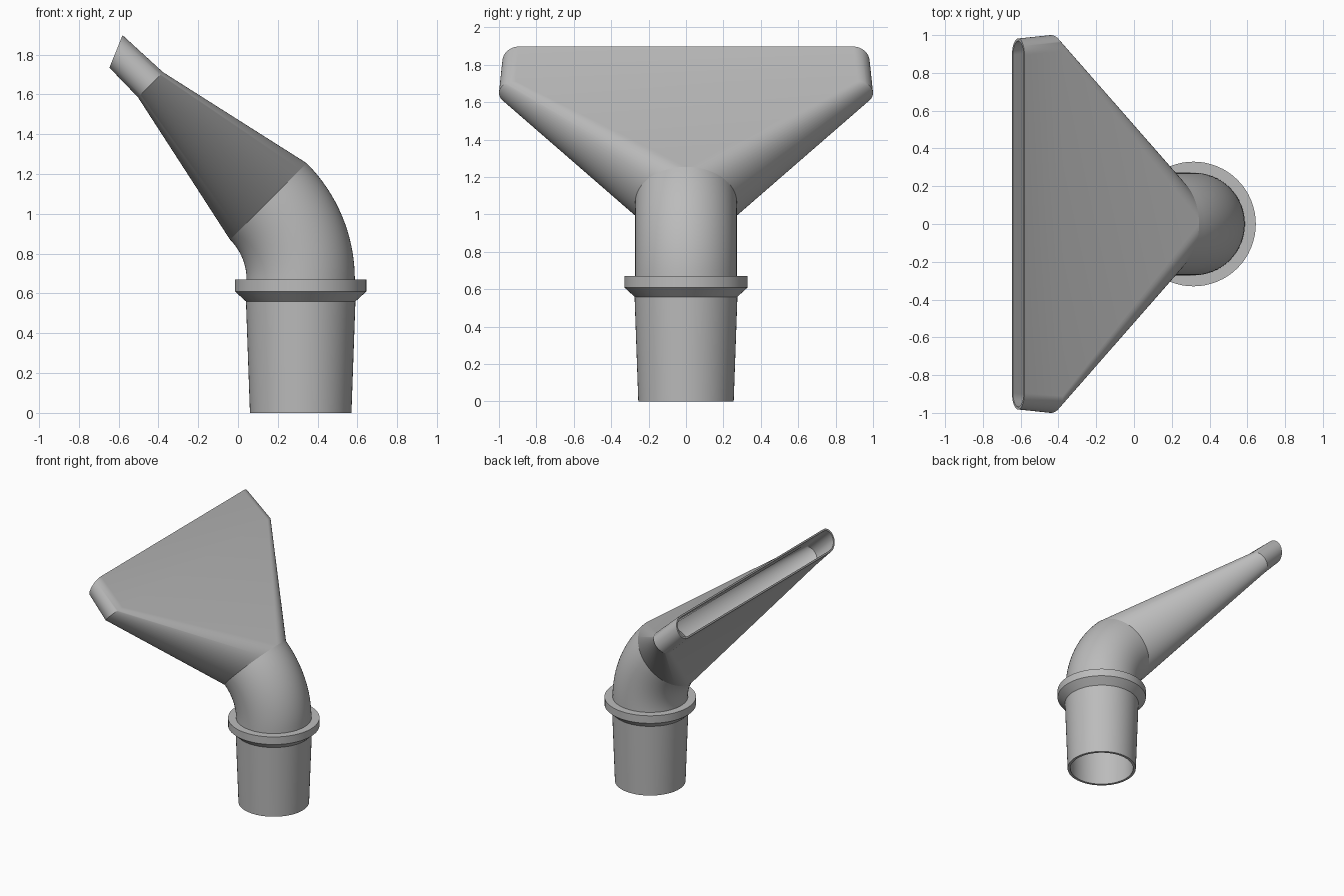
import bpy
import bmesh
from math import sin, cos, pi, radians

old = bpy.data.objects.get("Cube")
if old:
    bpy.data.objects.remove(old, do_unlink=True)

grey = bpy.data.materials.new("plain_grey")
grey.use_nodes = True
colour = (0.5, 0.5, 0.5, 1)
grey.diffuse_color = colour
grey.node_tree.nodes["Principled BSDF"].inputs["Base Color"].default_value = colour

HALF = 32            # segments per half ring
TUBE_X = 0.315       # axis of the upright tube
BEND_R = 0.555       # bend radius of the elbow
COLLAR_TOP = 0.67
WALL = 0.02


def ring(x, z, r, tilt=0, spread=0):
    """Circle, or a stadium when its two halves are spread apart along y."""
    pts = []
    for side, start in ((1, -pi / 2), (-1, pi / 2)):
        for k in range(HALF + 1):
            a = start + pi * k / HALF
            v = r * sin(a)
            pts.append((x + v * cos(tilt), side * spread + r * cos(a), z + v * sin(tilt)))
    return pts


def loft(name, *chains):
    """Skin each chain of rings and join the skins in one object."""
    bm = bmesh.new()
    for chain in chains:
        rows = [[bm.verts.new(p) for p in pts] for pts in chain]
        for a, b in zip(rows, rows[1:]):
            for i in range(len(a)):
                j = (i + 1) % len(a)
                bm.faces.new((a[i], b[i], b[j], a[j]))
    bmesh.ops.remove_doubles(bm, verts=bm.verts, dist=1e-5)
    mesh = bpy.data.meshes.new(name)
    bm.to_mesh(mesh)
    bm.free()
    mesh.materials.append(grey)
    obj = bpy.data.objects.new(name, mesh)
    bpy.context.collection.objects.link(obj)
    bpy.ops.object.select_all(action='DESELECT')
    obj.select_set(True)
    bpy.context.view_layer.objects.active = obj
    bpy.ops.object.shade_smooth_by_angle(angle=radians(25))
    return obj


# Tapered hose socket with its flange, hollow and open at the bottom
profile = [(0.272 - WALL, COLLAR_TOP), (0.255 - WALL, 0), (0.255, 0), (0.275, 0.56),
           (0.33, 0.61), (0.33, COLLAR_TOP), (0.272, COLLAR_TOP)]
loft("hose_socket", [ring(TUBE_X, z, r) for r, z in profile])


# Elbow bending towards -x
def bend(r, steps=16):
    angles = [pi / 4 * k / steps for k in range(steps + 1)]
    return [ring(TUBE_X - BEND_R * (1 - cos(a)), COLLAR_TOP + BEND_R * sin(a), r, a)
            for a in angles]


loft("elbow", bend(0.272), bend(0.272 - WALL)[::-1])


# Flared nozzle: round neck, wide flat mouth, obliquely cut slot
def flare(neck_wall, lip_wall):
    neck_x = TUBE_X - BEND_R * (1 - cos(pi / 4))
    neck_z = COLLAR_TOP + BEND_R * sin(pi / 4)
    return [ring(neck_x, neck_z, 0.272 - neck_wall, pi / 4),
            ring(-0.44, 1.649, 0.089 - lip_wall, pi / 4, 0.911),
            ring(-0.613, 1.816, 0.088 - lip_wall, radians(68), 0.894)]


loft("nozzle", flare(0, 0) + flare(WALL, 0.014)[::-1])
